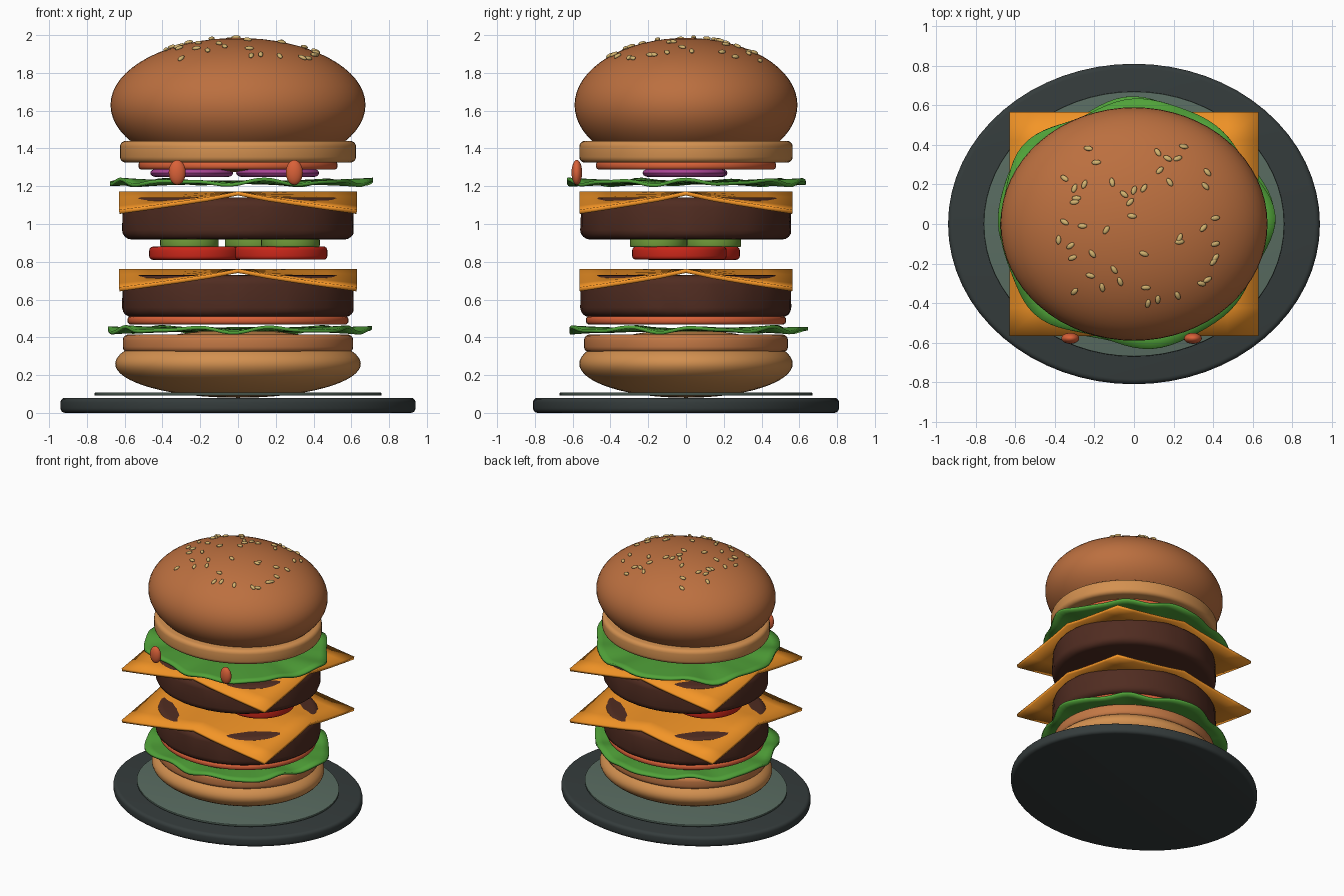
import bpy, bmesh, random
from math import sin, cos, pi, sqrt, tau
from mathutils import Vector, Matrix

if "Cube" in bpy.data.objects:
    bpy.data.objects.remove(bpy.data.objects["Cube"])

random.seed(4)
MATS = {}
COLORS = {
    "slate": (0.035, 0.045, 0.045), "grey_green": (0.10, 0.15, 0.12),
    "crust": (0.50, 0.16, 0.05), "crumb": (0.65, 0.28, 0.08),
    "toast": (0.55, 0.19, 0.06), "leaf": (0.08, 0.36, 0.04),
    "sauce": (0.70, 0.12, 0.04), "meat": (0.08, 0.025, 0.015),
    "cheese": (0.90, 0.30, 0.02), "tomato": (0.60, 0.02, 0.01),
    "pickle": (0.16, 0.32, 0.04), "onion": (0.40, 0.06, 0.30),
    "sesame": (0.65, 0.45, 0.16),
}


def mat(name):
    if name not in MATS:
        MATS[name] = bpy.data.materials.new(name)
        MATS[name].diffuse_color = (*COLORS[name], 1)
    return MATS[name]


def finish(name, bm, color, smooth=True):
    bmesh.ops.recalc_face_normals(bm, faces=bm.faces)
    me = bpy.data.meshes.new(name)
    bm.to_mesh(me)
    bm.free()
    ob = bpy.data.objects.new(name, me)
    bpy.context.collection.objects.link(ob)
    me.materials.append(mat(color))
    if smooth:
        bpy.ops.object.select_all(action='DESELECT')
        bpy.context.view_layer.objects.active = ob
        ob.select_set(True)
        bpy.ops.object.shade_smooth_by_angle(angle=0.7)
    return ob


def disc(name, rx, ry, z0, z1, color, edge=0.02, x=0, y=0, n=64):
    """Elliptical disc with rounded rims."""
    bm = bmesh.new()
    bmesh.ops.create_cone(bm, cap_ends=True, segments=n, radius1=1, radius2=1, depth=z1 - z0,
                          matrix=Matrix.Translation((x, y, (z0 + z1) / 2)) @ Matrix.Diagonal((rx, ry, 1, 1)))
    rims = [e for e in bm.edges if abs(e.verts[0].co.z - e.verts[1].co.z) < 1e-5]
    if edge:
        bmesh.ops.bevel(bm, geom=rims, offset=edge, segments=4, profile=0.5, affect='EDGES')
    return finish(name, bm, color)


def ball(name, loc, size, color, rot=Matrix(), u=64, v=32):
    bm = bmesh.new()
    bmesh.ops.create_uvsphere(bm, u_segments=u, v_segments=v, radius=1,
                              matrix=Matrix.Translation(loc) @ rot @ Matrix.Diagonal((*size, 1)))
    return finish(name, bm, color)


def thicken(ob, t, offset):
    m = ob.modifiers.new("thickness", 'SOLIDIFY')
    m.thickness = t
    m.offset = offset


def lettuce(name, z, phase):
    """Leaf with a ruffled rim."""
    bm = bmesh.new()
    n, fr = 96, (0.35, 0.7, 0.82, 0.92, 1.0)
    rings = []
    for f in fr:
        ring = []
        for i in range(n):
            a = tau * i / n
            k = f ** 3
            r = f * (1 + k * (0.028 * sin(5 * a + phase) + 0.018 * sin(8 * a + 1)))
            h = k * (0.011 * sin(9 * a + phase) + 0.006 * sin(14 * a + 2))
            ring.append(bm.verts.new((0.685 * r * cos(a), 0.62 * r * sin(a), z + h)))
        rings.append(ring)
    bm.faces.new(rings[0])
    for p, q in zip(rings, rings[1:]):
        for i in range(n):
            j = (i + 1) % n
            bm.faces.new((p[i], q[i], q[j], p[j]))
    thicken(finish(name, bm, "leaf"), 0.018, 0)


def cheese(name, z):
    """Square slice whose four corners sag."""
    bm = bmesh.new()
    bmesh.ops.create_grid(bm, x_segments=8, y_segments=8, size=1)
    for v in bm.verts:
        a, b = v.co.x, v.co.y
        v.co = (a * 0.63, b * 0.565, z - 0.098 * abs(a * b) ** 0.85)
    ob = finish(name, bm, "cheese")
    thicken(ob, 0.022, -1)


# plate
disc("plate", 0.94, 0.81, 0, 0.08, "slate", 0.025)
disc("plate_inset", 0.76, 0.67, 0.092, 0.107, "grey_green", 0.004)

# bottom bun
ball("bottom_bun", (0, 0, 0.26), (0.65, 0.565, 0.18), "crumb")
disc("bottom_bun_face", 0.61, 0.54, 0.32, 0.415, "toast", 0.03)

# lower layers
lettuce("lower_lettuce", 0.44, 0.4)
disc("lower_sauce", 0.585, 0.53, 0.468, 0.512, "sauce", 0.018)


def patty(name, z):
    ob = disc(name, 0.615, 0.56, z, z + 0.222, "meat", 0.05, n=72)
    for v in ob.data.vertices:      # slightly uneven, tapering side wall
        t = (v.co.z - z) / 0.222
        k = 1 - 0.012 * t + random.uniform(-0.004, 0.004)
        v.co.x *= k
        v.co.y *= k


for tag, z in (("lower", 0.508), ("upper", 0.918)):
    patty(tag + "_patty", z)
    cheese(tag + "_cheese", z + 0.255)

# tomatoes and pickles between the patties
for i, (x, y) in enumerate(((-0.222, 0.035), (0.225, -0.035))):
    disc(f"tomato_{i}", 0.248, 0.25, 0.81 + 0.001 * i, 0.88 + 0.001 * i, "tomato", 0.02, x, y, 48)
for i, (x, y) in enumerate(((-0.257, 0.03), (0.085, 0.14), (0.278, -0.145))):
    disc(f"pickle_{i}", 0.155, 0.152, 0.877, 0.923 + 0.001 * i, "pickle", 0.01, x, y, 40)

# upper lettuce, onion rings and sauce
lettuce("upper_lettuce", 1.22, 1.3)
for i, (x, y) in enumerate(((-0.245, 0.0), (0.21, -0.01))):
    bm = bmesh.new()
    rings = [[bm.verts.new((x + (0.185 + 0.035 * cos(b)) * cos(a), y + (0.185 + 0.035 * cos(b)) * sin(a),
                            1.27 + 0.022 * sin(b)))
              for b in (tau * j / 12 for j in range(12))] for a in (tau * k / 48 for k in range(48))]
    for k in range(48):
        for j in range(12):
            p, q, m = rings[k], rings[(k + 1) % 48], (j + 1) % 12
            bm.faces.new((p[j], q[j], q[m], p[m]))
    finish(f"onion_ring_{i}", bm, "onion")
disc("upper_sauce", 0.527, 0.477, 1.288, 1.332, "sauce", 0.018)
for i, x in enumerate((-0.322, 0.298)):
    ball(f"sauce_drip_{i}", (x, -0.578, 1.273), (0.045, 0.028, 0.066), "sauce", u=24, v=16)

# top bun
disc("top_bun_face", 0.625, 0.565, 1.325, 1.44, "crumb", 0.03)
C, R = Vector((0, 0, 1.63)), (0.675, 0.59, 0.355)
ball("top_bun", C, R, "crust")

# sesame seeds laid on the dome
SEEDS = [(-.23, .38), (-.19, .31), (-.35, .23), (-.30, .18), (-.25, .20), (-.29, .13), (-.30, .11),
         (-.11, .21), (-.05, .15), (-.02, .11), (0, .17), (.05, .18), (.12, .36), (.17, .33), (.22, .33),
         (.25, .39), (.13, .27), (.18, .21), (.37, .26), (.36, .19), (-.35, .01), (-.26, -.01),
         (-.38, -.08), (-.32, -.11), (-.31, -.17), (-.21, -.15), (-.14, -.03), (-.01, .04), (.05, -.15),
         (.23, -.07), (.23, -.09), (.35, -.02), (.41, .03), (.41, -.10), (.41, -.17), (.40, -.19),
         (.37, -.28), (.34, -.30), (.22, -.36), (.12, -.38), (.07, -.40), (.06, -.32), (-.07, -.29),
         (-.10, -.23), (-.16, -.32), (-.22, -.26), (-.30, -.34)]
for i, (x, y) in enumerate(SEEDS):
    h = R[2] * sqrt(1 - (x / R[0]) ** 2 - (y / R[1]) ** 2)
    nrm = Vector((x / R[0] ** 2, y / R[1] ** 2, h / R[2] ** 2)).normalized()
    rot = nrm.to_track_quat('Z', 'Y').to_matrix().to_4x4() @ Matrix.Rotation(random.uniform(0, pi), 4, 'Z')
    ball(f"sesame_seed_{i}", C + Vector((x, y, h)) + nrm * 0.005, (0.024, 0.013, 0.010), "sesame", rot, 12, 8)

for m in bpy.data.materials:
    if m.users and not m.is_grease_pencil:
        m.use_nodes = True
        m.node_tree.nodes["Principled BSDF"].inputs["Base Color"].default_value = m.diffuse_color
